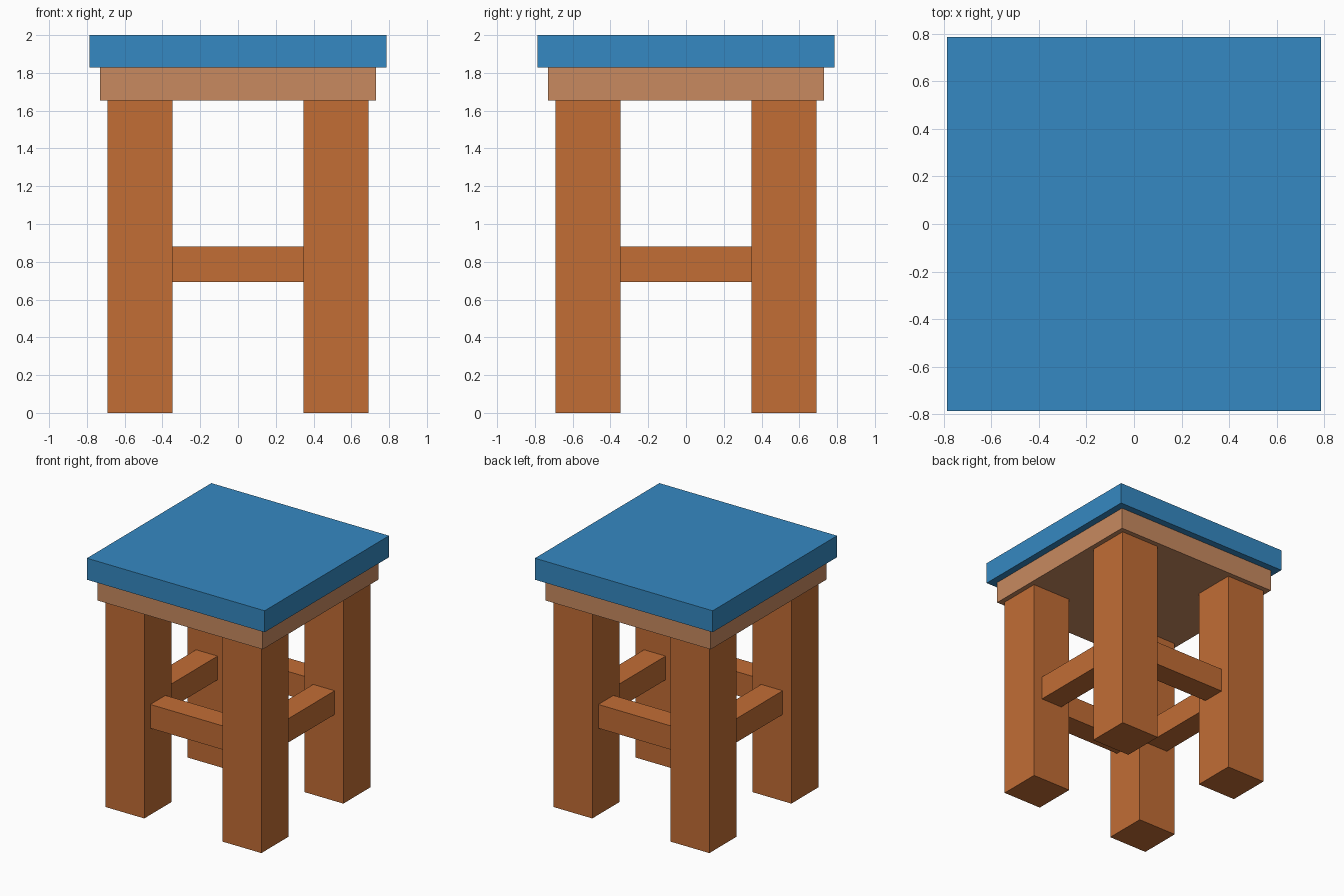
import bpy

if "Cube" in bpy.data.objects:
    bpy.data.objects.remove(bpy.data.objects["Cube"])


def material(name, rgb):
    """Flat material from 0-255 sRGB values."""
    lin = [(c / 255 / 12.92) if c < 11 else ((c / 255 + 0.055) / 1.055) ** 2.4 for c in rgb]
    m = bpy.data.materials.new(name)
    m.diffuse_color = (*lin, 1)
    m.use_nodes = True
    m.node_tree.nodes["Principled BSDF"].inputs["Base Color"].default_value = m.diffuse_color
    return m


def box(name, lo, hi, mat):
    """Box between two opposite corners."""
    centre = [(a + b) / 2 for a, b in zip(lo, hi)]
    bpy.ops.mesh.primitive_cube_add(size=1, location=centre)
    ob = bpy.context.object
    ob.name = name
    ob.scale = [b - a for a, b in zip(lo, hi)]
    bpy.ops.object.transform_apply(location=False, rotation=False, scale=True)
    ob.data.materials.append(mat)
    return ob


blue = material("blue seat paint", (53, 137, 194))
tan = material("light wood", (200, 138, 96))
brown = material("brown wood", (194, 109, 53))

SEAT, APRON = 0.786, 0.73               # half widths
INNER, OUTER = 0.346, 0.69              # leg extents from the centre
MID = (INNER + OUTER) / 2               # leg centre line
LEG_TOP, APRON_TOP, TOP = 1.655, 1.828, 2.0
BAR_LOW, BAR_HIGH, BAR_HALF = 0.692, 0.882, 0.095

# Seat and the frame under it
box("seat", (-SEAT, -SEAT, APRON_TOP), (SEAT, SEAT, TOP), blue)
box("seat_frame", (-APRON, -APRON, LEG_TOP), (APRON, APRON, APRON_TOP), tan)

# Four square legs
for sx, side in ((-1, "left"), (1, "right")):
    for sy, end in ((-1, "front"), (1, "back")):
        xs = sorted((sx * INNER, sx * OUTER))
        ys = sorted((sy * INNER, sy * OUTER))
        box(f"{end}_{side}_leg", (xs[0], ys[0], 0), (xs[1], ys[1], LEG_TOP), brown)

# Stretchers joining neighbouring legs along their centre lines
for s, end, side in ((-1, "front", "left"), (1, "back", "right")):
    a, b = s * MID - BAR_HALF, s * MID + BAR_HALF
    box(f"{end}_stretcher", (-INNER, a, BAR_LOW), (INNER, b, BAR_HIGH), brown)
    box(f"{side}_stretcher", (a, -INNER, BAR_LOW), (b, INNER, BAR_HIGH), brown)
